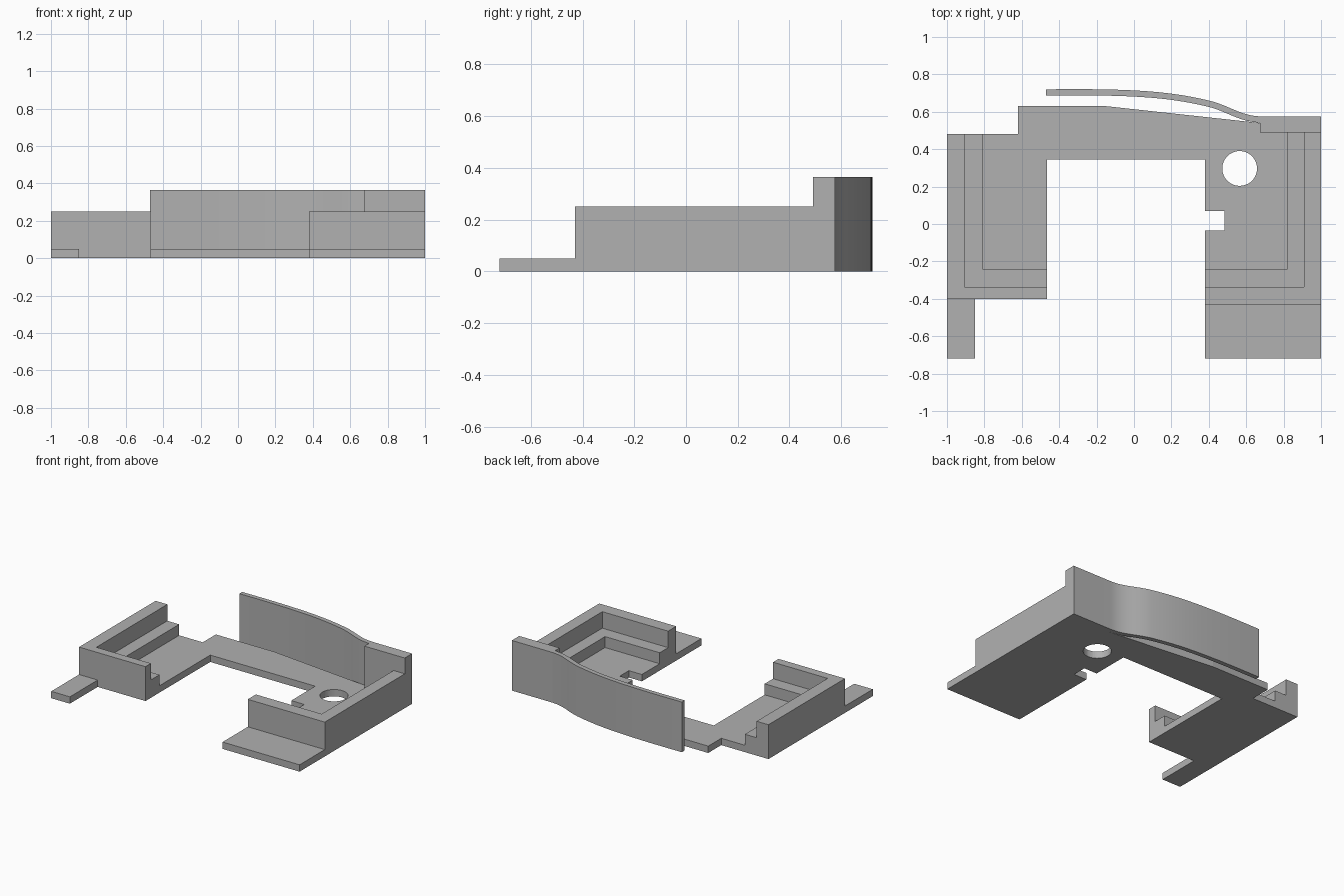
import bpy
import bmesh
from math import cos, sin, tau
from mathutils import Vector
from mathutils.geometry import interpolate_bezier

cube = bpy.data.objects.get("Cube")
if cube:
    bpy.data.objects.remove(cube, do_unlink=True)

grey = bpy.data.materials.new("plain_grey")
grey.use_nodes = True
grey.diffuse_color = (0.44, 0.44, 0.44, 1)
grey.node_tree.nodes["Principled BSDF"].inputs["Base Color"].default_value = grey.diffuse_color

FLOOR, STEP, WALL, TALL = 0.05, 0.13, 0.25, 0.365


def prism(name, outline, z0, z1, holes=()):
    """Upright solid from an outline, with optional hole loops."""
    bm = bmesh.new()
    for loop in (outline, *holes):
        vs = [bm.verts.new((p[0], p[1], z0)) for p in loop]
        for i, v in enumerate(vs):
            bm.edges.new((v, vs[i - 1]))
    bmesh.ops.triangle_fill(bm, edges=bm.edges[:], use_beauty=True)
    bmesh.ops.dissolve_limit(bm, angle_limit=0.01, verts=[], edges=bm.edges[:])
    res = bmesh.ops.extrude_face_region(bm, geom=bm.faces[:], use_keep_orig=True)
    top = [g for g in res["geom"] if isinstance(g, bmesh.types.BMVert)]
    bmesh.ops.translate(bm, verts=top, vec=(0, 0, z1 - z0))
    bmesh.ops.recalc_face_normals(bm, faces=bm.faces[:])
    mesh = bpy.data.meshes.new(name)
    bm.to_mesh(mesh)
    bm.free()
    mesh.materials.append(grey)
    obj = bpy.data.objects.new(name, mesh)
    bpy.context.collection.objects.link(obj)
    return obj


def corner(name, x_out, x_in, x_end, y_out, y_in, y_back, z1):
    """L-shaped rail: one side run and one front run."""
    prism(name, [(x_out, y_out), (x_end, y_out), (x_end, y_in),
                 (x_in, y_in), (x_in, y_back), (x_out, y_back)], FLOOR, z1)


# Floor plate with the side notch, front tongues and round hole
hole = [(0.565 + 0.093 * cos(tau * i / 48), 0.297 + 0.093 * sin(tau * i / 48))
        for i in range(48)]
prism("floor_plate", [
    (-1, -0.72), (-0.85, -0.72), (-0.85, -0.4), (-0.465, -0.4),
    (-0.465, 0.345), (0.38, 0.345), (0.38, 0.07), (0.485, 0.07),
    (0.485, -0.035), (0.38, -0.035), (0.38, -0.72), (1, -0.72),
    (1, 0.49), (0.675, 0.49), (0.675, 0.54), (-0.15, 0.63),
    (-0.62, 0.63), (-0.62, 0.48), (-1, 0.48)], 0, FLOOR, [hole])

# Stepped corner walls on both sides
corner("right_wall", -1, -0.905, -0.465, -0.4, -0.337, 0.48, WALL)
corner("right_ledge", -0.905, -0.81, -0.465, -0.337, -0.24, 0.48, STEP)
corner("left_wall", 1, 0.91, 0.38, -0.43, -0.337, 0.49, WALL)
corner("left_ledge", 0.91, 0.82, 0.38, -0.337, -0.24, 0.49, STEP)

# Tall back wall running into the thin curved panel
knots = [Vector(p) for p in ((-0.47, 0.72), (0, 0.725), (0.2, 0.71), (0.42, 0.655),
                             (0.53, 0.622), (0.58, 0.575), (0.69, 0.575))]
outer = interpolate_bezier(*knots[:4], 20)[:-1] + interpolate_bezier(*knots[3:], 16)
inner = []
for i, p in enumerate(outer):
    t = (outer[min(i + 1, len(outer) - 1)] - outer[max(i - 1, 0)]).normalized()
    inner.append(p + Vector((t.y, -t.x)) * 0.033)
inner = [p for p in inner if p.x < 0.67]
inner[0].x = outer[0].x
panel = prism("back_panel", outer + [(1, 0.575), (1, 0.49), (0.675, 0.49), (0.675, 0.54)]
              + inner[::-1], 0, TALL)
bpy.ops.object.select_all(action="DESELECT")
panel.select_set(True)
bpy.context.view_layer.objects.active = panel
bpy.ops.object.shade_smooth_by_angle()
